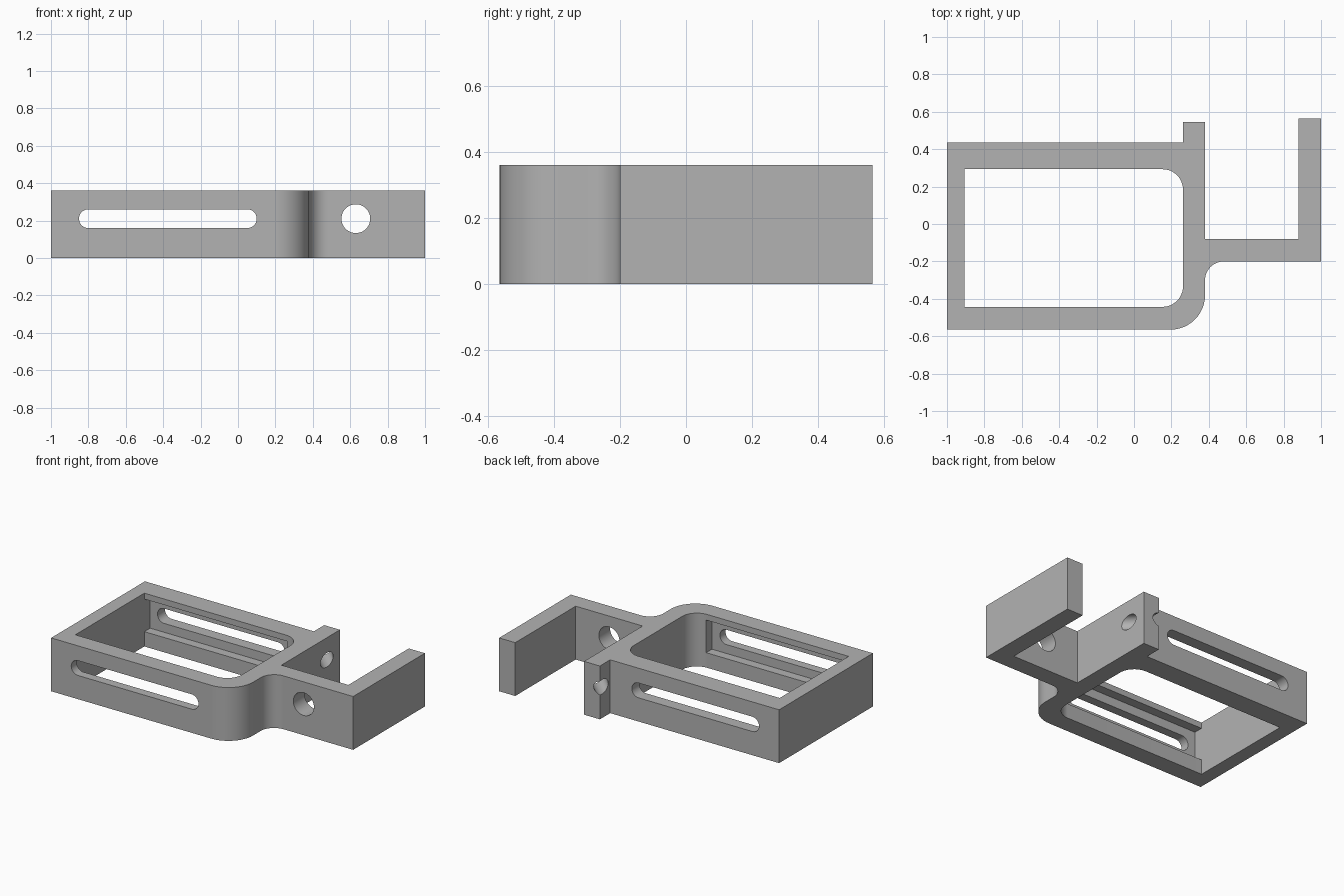
import bpy, bmesh, math
from mathutils import Vector, Matrix

cube = bpy.data.objects.get("Cube")
if cube:
    bpy.data.objects.remove(cube, do_unlink=True)

HEIGHT = 0.36
MID = 0.21          # height of the slots and holes

grey = bpy.data.materials.new("plain grey")
grey.use_nodes = True
colour = (0.45, 0.45, 0.45, 1)
grey.diffuse_color = colour
grey.node_tree.nodes["Principled BSDF"].inputs["Base Color"].default_value = colour


def rounded(corners, steps=12):
    """Outline from (x, y, radius) corners, with each radius turned into an arc."""
    points = []
    for i, (x, y, r) in enumerate(corners):
        p = Vector((x, y))
        if not r:
            points.append(p)
            continue
        a = (Vector(corners[i - 1][:2]) - p).normalized()
        b = (Vector(corners[(i + 1) % len(corners)][:2]) - p).normalized()
        centre = p + (a + b) * r
        for k in range(steps + 1):
            t = k / steps * math.pi / 2
            points.append(centre - b * r * math.cos(t) - a * r * math.sin(t))
    return points


def prism(name, outline, depth, matrix=Matrix()):
    """Extrude a flat outline along its local z."""
    bm = bmesh.new()
    face = bm.faces.new([bm.verts.new((p[0], p[1], 0)) for p in outline])
    top = bmesh.ops.extrude_face_region(bm, geom=[face])["geom"]
    bmesh.ops.translate(bm, vec=(0, 0, depth),
                        verts=[v for v in top if isinstance(v, bmesh.types.BMVert)])
    bm.transform(matrix)
    bmesh.ops.recalc_face_normals(bm, faces=bm.faces)
    mesh = bpy.data.meshes.new(name)
    bm.to_mesh(mesh)
    bm.free()
    obj = bpy.data.objects.new(name, mesh)
    bpy.context.collection.objects.link(obj)
    mesh.materials.append(grey)
    return obj


def box(x0, x1, y0, y1, r=0):
    return rounded([(x0, y0, r), (x1, y0, r), (x1, y1, r), (x0, y1, r)])


def circle(r, sides=40):
    return [(r * math.cos(math.tau * k / sides), r * math.sin(math.tau * k / sides))
            for k in range(sides)]


# Bracket body: frame, rear tab, side plate and arm in one profile
bracket = prism("bracket", rounded([
    (-1, -0.565, 0), (0.38, -0.565, 0.185), (0.38, -0.2, 0.1), (1, -0.2, 0),
    (1, 0.565, 0), (0.88, 0.565, 0), (0.88, -0.08, 0), (0.38, -0.08, 0),
    (0.38, 0.545, 0), (0.262, 0.545, 0), (0.262, 0.435, 0), (-1, 0.435, 0)]), HEIGHT)

cutters = []

# Large frame opening with rounded corners on one side
cutters.append(prism("opening_cutter", rounded([
    (-0.905, -0.443, 0), (0.262, -0.443, 0.11),
    (0.262, 0.293, 0.11), (-0.905, 0.293, 0)]), 1, Matrix.Translation((0, 0, -0.3))))

# Outlines drawn in x and z, extruded towards the front
upright = Matrix.Rotation(math.pi / 2, 4, "X")

# Grooves inside the front and rear walls
cutters.append(prism("groove_cutter", box(-0.905, 0.16, 0.1, 0.32), 0.86,
                     Matrix.Translation((0, 0.355, 0)) @ upright))

# Long round-ended slots through both walls
cutters.append(prism("slot_cutter", box(-0.85, 0.1, MID - 0.05, MID + 0.05, 0.0495), 2,
                     Matrix.Translation((0, 1, 0)) @ upright))

# Round hole through the side plate
cutters.append(prism("plate_hole_cutter", circle(0.077), 0.3,
                     Matrix.Translation((0.63, 0, MID)) @ upright))

# Slanted hole through the rear tab
cutters.append(prism("tab_hole_cutter", circle(0.048), 0.5,
                     Matrix.Translation((0.46, 0.325, MID))
                     @ Matrix.Rotation(math.radians(45), 4, "Z")
                     @ Matrix.Rotation(-math.pi / 2, 4, "X")))

bpy.context.view_layer.objects.active = bracket
for cutter in cutters:
    cutter.hide_render = True
    mod = bracket.modifiers.new(cutter.name, "BOOLEAN")
    mod.operation = "DIFFERENCE"
    mod.solver = "EXACT"
    mod.object = cutter
    bpy.ops.object.modifier_apply(modifier=mod.name)
    bpy.data.objects.remove(cutter, do_unlink=True)

# Smooth arcs, sharp edges
bpy.ops.object.select_all(action="DESELECT")
bracket.select_set(True)
bpy.ops.object.shade_smooth_by_angle(angle=math.radians(30))
